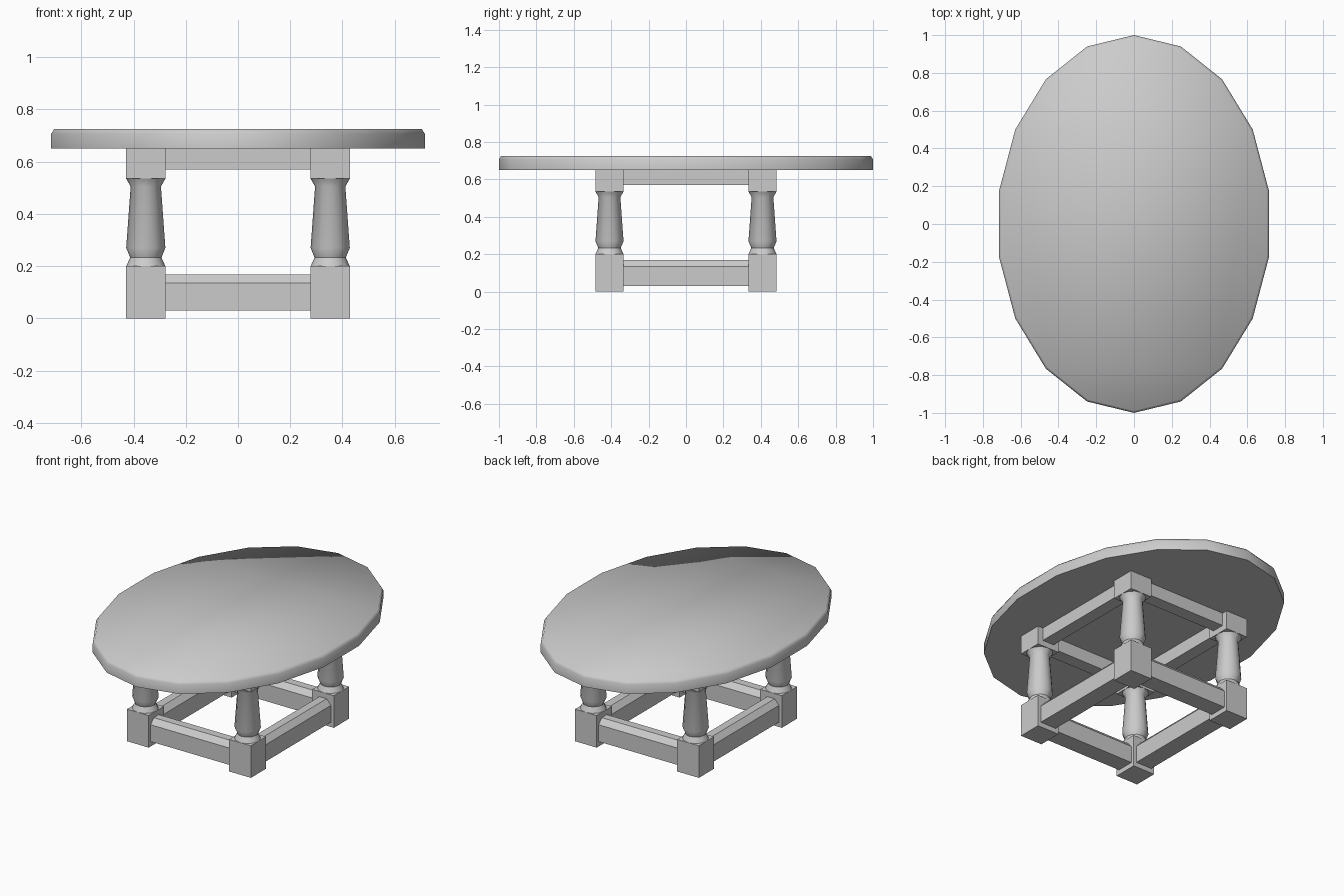
import bpy, bmesh
from math import sin, cos, pi, radians

cube = bpy.data.objects.get("Cube")
if cube:
    bpy.data.objects.remove(cube, do_unlink=True)

grey = bpy.data.materials.new("plain grey")
grey.use_nodes = True
grey.diffuse_color = (0.6, 0.6, 0.6, 1)
grey.node_tree.nodes["Principled BSDF"].inputs["Base Color"].default_value = (0.6, 0.6, 0.6, 1)

LEG_X, LEG_Y, BLOCK = 0.353, 0.409, 0.15


def finish(name, bm, smooth=None):
    bmesh.ops.recalc_face_normals(bm, faces=bm.faces)
    mesh = bpy.data.meshes.new(name)
    bm.to_mesh(mesh)
    bm.free()
    mesh.materials.append(grey)
    obj = bpy.data.objects.new(name, mesh)
    bpy.context.collection.objects.link(obj)
    if smooth:
        bpy.ops.object.select_all(action="DESELECT")
        obj.select_set(True)
        bpy.context.view_layer.objects.active = obj
        bpy.ops.object.shade_smooth_by_angle(angle=radians(smooth))
    return obj


def loft(bm, rings):
    """Skin a stack of closed rings and cap both ends."""
    loops = [[bm.verts.new(p) for p in ring] for ring in rings]
    n = len(loops[0])
    for a, b in zip(loops, loops[1:]):
        for i in range(n):
            j = (i + 1) % n
            bm.faces.new((a[i], a[j], b[j], b[i]))
    bm.faces.new(loops[0][::-1])
    bm.faces.new(loops[-1])


def ring(rx, ry, z, sides, cx=0, cy=0, turn=0.0):
    steps = [2 * pi * (i + turn) / sides for i in range(sides)]
    return [(cx + rx * sin(a), cy + ry * cos(a), z) for a in steps]


def block(name, x, y, z0, z1):
    h = BLOCK / 2
    bm = bmesh.new()
    loft(bm, [[(x - h, y - h, z), (x + h, y - h, z), (x + h, y + h, z), (x - h, y + h, z)]
              for z in (z0, z1)])
    finish(name, bm)


def rail(name, along_x, offset, profile):
    """Extrude a (side, z) profile between two leg blocks."""
    half = (LEG_X if along_x else LEG_Y) - BLOCK / 2
    bm = bmesh.new()
    loft(bm, [[(t, offset + s, z) if along_x else (offset + s, t, z) for s, z in profile]
              for t in (-half, half)])
    finish(name, bm)


# Oval top with a narrow chamfer on the upper edge
bm = bmesh.new()
loft(bm, [ring(0.726 - inset, 1 - inset, z, 18)
          for inset, z in ((0, 0.65), (0, 0.707), (0.012, 0.726))])
finish("table_top", bm, 70)

# Legs: square foot, turned shaft, square head
TURNING = ((0.075, 0.2), (0.06, 0.233), (0.075, 0.27), (0.058, 0.505), (0.075, 0.535))
for sx, side in ((1, "left"), (-1, "right")):
    for sy, end in ((-1, "front"), (1, "back")):
        x, y, tag = sx * LEG_X, sy * LEG_Y, f"{end}_{side}"
        block(f"{tag}_leg_foot", x, y, 0, 0.2)
        block(f"{tag}_leg_head", x, y, 0.535, 0.65)
        bm = bmesh.new()
        loft(bm, [ring(r, r, z, 12, x, y) for r, z in TURNING])
        finish(f"{tag}_leg_shaft", bm, 35)

# Chamfered stretchers near the floor and plain aprons under the top
STRETCHER = ((-0.055, 0.03), (0.055, 0.03), (0.055, 0.135), (0.025, 0.168),
             (-0.025, 0.168), (-0.055, 0.135))
APRON = ((-0.04, 0.57), (0.04, 0.57), (0.04, 0.65), (-0.04, 0.65))
for part, profile in (("stretcher", STRETCHER), ("apron", APRON)):
    for s, end, side in ((-1, "front", "right"), (1, "back", "left")):
        rail(f"{end}_{part}", True, s * LEG_Y, profile)
        rail(f"{side}_{part}", False, s * LEG_X, profile)
